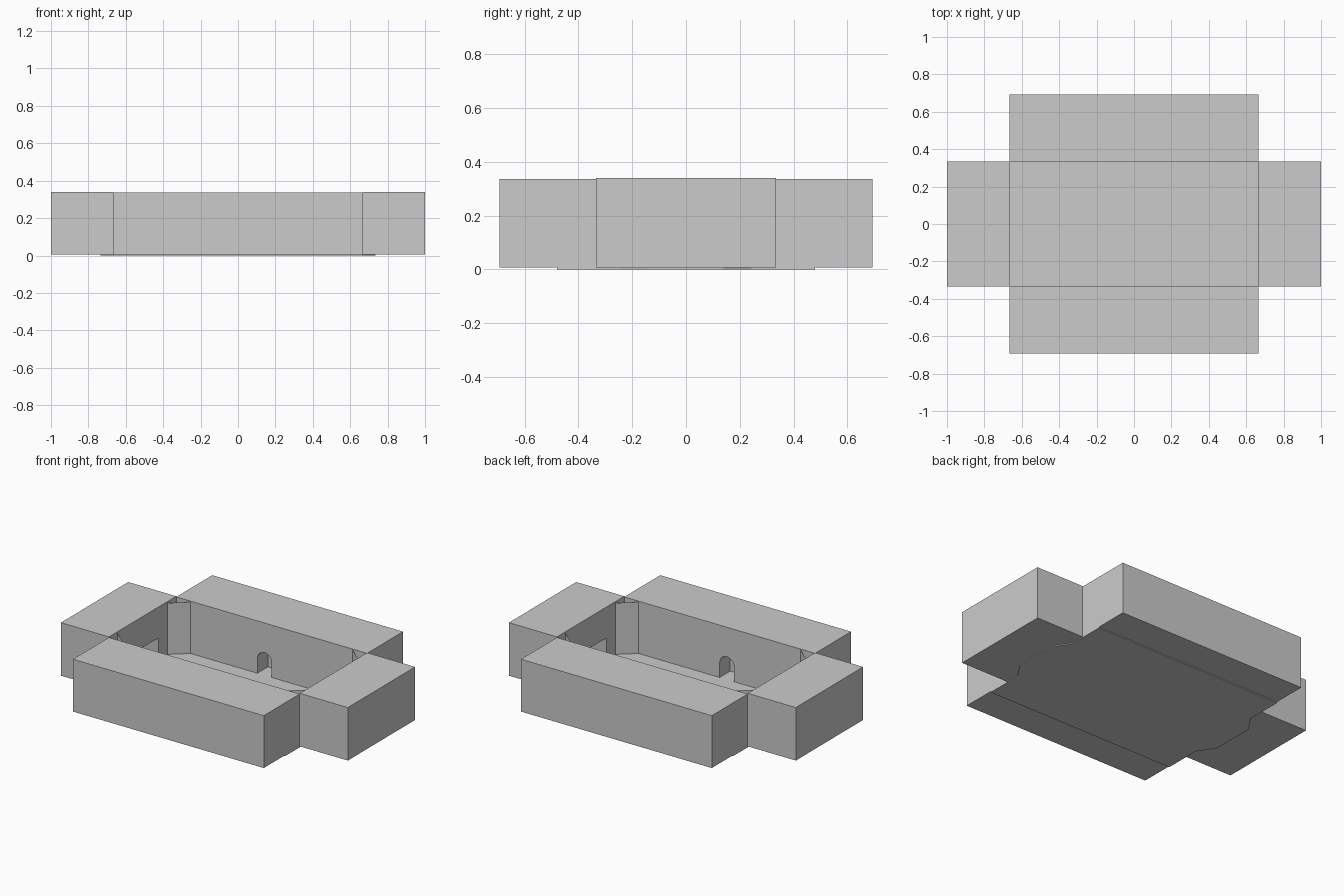
import bpy, math

if "Cube" in bpy.data.objects:
    bpy.data.objects.remove(bpy.data.objects["Cube"])

IN_X, IN_Y = 0.665, 0.335      # inner edges of the arena walls
BASE = 0.006                   # top of the floor plate


def prism(name, outline, to3d, a, b):
    """Closed prism: 2D outline swept between depths a and b."""
    n = len(outline)
    verts = [to3d(u, v, d) for d in (a, b) for u, v in outline]
    faces = [tuple(range(n))[::-1], tuple(range(n, 2 * n))]
    faces += [(i, (i + 1) % n, n + (i + 1) % n, n + i) for i in range(n)]
    me = bpy.data.meshes.new(name)
    me.from_pydata(verts, [], faces)
    ob = bpy.data.objects.new(name, me)
    bpy.context.collection.objects.link(ob)
    # consistent outward normals
    import bmesh
    bm = bmesh.new()
    bm.from_mesh(me)
    bmesh.ops.recalc_face_normals(bm, faces=bm.faces)
    bm.to_mesh(me)
    bm.free()
    return ob


def flat(u, v, d):
    return (u, v, d)


def upright(u, v, d):
    return (u, d, v)


def box(name, x0, x1, y0, y1, z0, z1):
    return prism(name, [(x0, y0), (x1, y0), (x1, y1), (x0, y1)], flat, z0, z1)


def carve(ob, cutter):
    cutter.hide_render = True
    m = ob.modifiers.new("opening", 'BOOLEAN')
    m.operation, m.solver, m.object = 'DIFFERENCE', 'EXACT', cutter
    bpy.context.view_layer.objects.active = ob
    bpy.ops.object.modifier_apply(modifier=m.name)
    bpy.data.objects.remove(cutter)


# Floor plate with tapered tabs reaching under the end openings
half = [(-IN_X, -0.48), (IN_X, -0.48), (IN_X, -0.244), (0.735, -0.14),
        (0.735, 0.14), (IN_X, 0.244)]
prism("floor", half + [(-x, -y) for x, y in half], flat, 0, BASE)

# Doorway profile: straight sides with a round top
arch = [(-0.1, -0.05), (0.0, -0.05)]
arch += [(-0.05 + 0.05 * math.cos(math.pi * i / 12),
          0.1 + 0.05 * math.sin(math.pi * i / 12)) for i in range(13)]

for s, side, end in ((-1, "front", "left"), (1, "back", "right")):
    # Long side block with an arched doorway
    ys = sorted((s * IN_Y, s * 0.693))
    wall = box(side + "_wall_block", -IN_X, IN_X, *ys, BASE, 0.336)
    carve(wall, prism("door_cutter", arch, upright, s * 0.3, s * 0.44))
    # End block with a tapered goal recess
    xs = sorted((s * IN_X, s * 1.0))
    wall = box(end + "_end_block", *xs, -IN_Y, IN_Y, BASE, 0.34)
    goal = [(s * 0.64, -0.16), (s * IN_X, -0.16), (s * 0.73, -0.09),
            (s * 0.73, 0.09), (s * IN_X, 0.16), (s * 0.64, 0.16)]
    carve(wall, prism("goal_cutter", goal, flat, -0.05, 0.145))

# Diagonal panels across the inner corners
for sx in (-1, 1):
    for sy in (-1, 1):
        a, b = (sx * IN_X, sy * 0.25), (sx * 0.565, sy * IN_Y)
        me = bpy.data.meshes.new("corner_panel")
        f = (0, 1, 2, 3) if sx * sy > 0 else (3, 2, 1, 0)
        me.from_pydata([(*a, BASE), (*a, 0.33), (*b, 0.33), (*b, BASE)], [], [f])
        bpy.context.collection.objects.link(
            bpy.data.objects.new("corner_panel", me))
